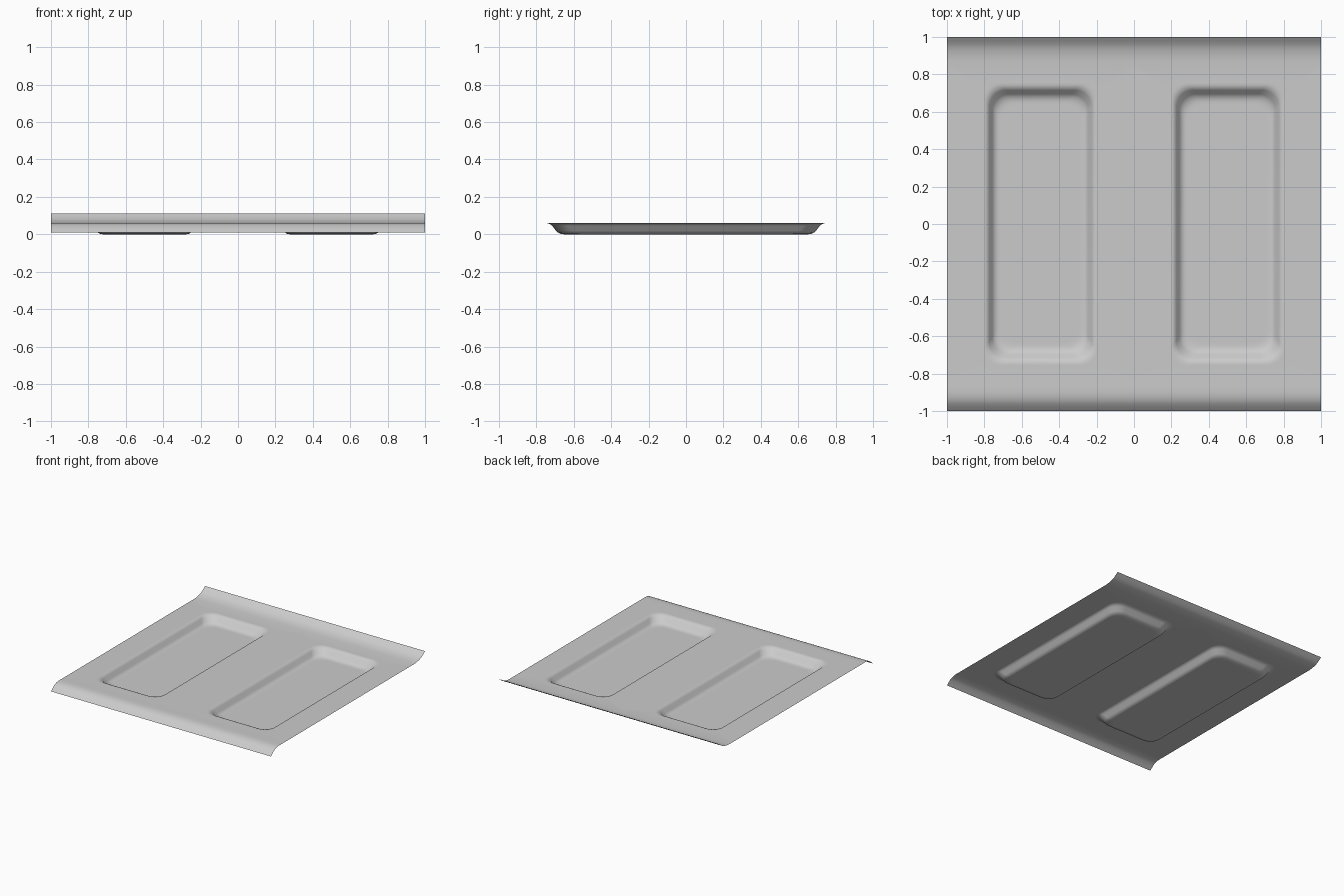
import bpy, bmesh, math

cube = bpy.data.objects.get("Cube")
if cube:
    bpy.data.objects.remove(cube, do_unlink=True)

SHEET_Z = 0.06
SIDE_Y = 0.87        # where the curled edges begin
STEPS = 8            # segments per rounded corner
CENTRE_X = 0.5


def rounded_ring(bm, half_x, half_y, radius, z):
    """Rounded rectangle of vertices, counter-clockwise from above."""
    ring = []
    for k, (sx, sy) in enumerate([(1, 1), (-1, 1), (-1, -1), (1, -1)]):
        for i in range(STEPS + 1):
            a = math.pi / 2 * (k + i / STEPS)
            ring.append(bm.verts.new((
                CENTRE_X + sx * (half_x - radius) + radius * math.cos(a),
                sy * (half_y - radius) + radius * math.sin(a), z)))
    return ring


def border_ring(bm, half_x, half_y, spread, z):
    """Square-cornered ring with the same vertex count as a rounded one."""
    ring = []
    for k, (sx, sy) in enumerate([(1, 1), (-1, 1), (-1, -1), (1, -1)]):
        for i in range(STEPS + 1):
            t = 2 * i / STEPS - 1
            back = spread * abs(t)
            along_y = (t < 0) == (k % 2 == 0)
            dx, dy = (0, back) if along_y else (back, 0)
            ring.append(bm.verts.new((CENTRE_X + sx * (half_x - dx),
                                      sy * (half_y - dy), z)))
    return ring


def bridge(bm, outer, inner):
    n = len(outer)
    for i in range(n):
        j = (i + 1) % n
        bm.faces.new((outer[i], outer[j], inner[j], inner[i]))


def curl(bm, sign, profile):
    """Extrude the front or back border along a profile of (y, z)."""
    edges = [e for e in bm.edges
             if all(abs(v.co.y - sign * SIDE_Y) < 1e-4 for v in e.verts)]
    for y, z in profile:
        geom = bmesh.ops.extrude_edge_only(bm, edges=edges)["geom"]
        for v in geom:
            if isinstance(v, bmesh.types.BMVert):
                v.co.y, v.co.z = y, z
        edges = [e for e in geom if isinstance(e, bmesh.types.BMEdge)]


bm = bmesh.new()

# Flat sheet around one recess, then the pressed wall and its floor
rings = [border_ring(bm, 0.5, SIDE_Y, 0.22, SHEET_Z)]
wall = [(0.04, 0.06), (0.03, 0.06), (0.018, 0.055), (0.008, 0.045),
        (-0.008, 0.018), (-0.018, 0.008), (-0.03, 0.002), (-0.042, 0), (-0.055, 0)]
for offset, z in wall:
    rings.append(rounded_ring(bm, 0.265 + offset, 0.705 + 1.25 * offset, 0.09, z))
for outer, inner in zip(rings, rings[1:]):
    bridge(bm, outer, inner)
bm.faces.new(rings[-1])

# Front edge rolls down, back edge rolls up
curl(bm, -1, [(-0.9, 0.0605), (-0.925, 0.057), (-0.945, 0.051),
              (-0.96, 0.043), (-0.98, 0.028), (-1, 0.01)])
curl(bm, 1, [(0.9, 0.064), (0.925, 0.069), (0.945, 0.076),
             (0.96, 0.083), (0.98, 0.097), (1, 0.112)])
bmesh.ops.recalc_face_normals(bm, faces=bm.faces)
if sum(f.normal.z * f.calc_area() for f in bm.faces) < 0:
    bmesh.ops.reverse_faces(bm, faces=bm.faces)
for f in bm.faces:
    f.smooth = True

mesh = bpy.data.meshes.new("pressed_panel")
bm.to_mesh(mesh)
bm.free()
panel = bpy.data.objects.new("pressed_panel", mesh)
bpy.context.collection.objects.link(panel)

# Second recess by mirroring across the centre line
mirror = panel.modifiers.new("Mirror", 'MIRROR')
mirror.use_axis = (True, False, False)
mirror.use_clip = True
mirror.merge_threshold = 0.0005

# Plain grey sheet metal
grey = bpy.data.materials.new("light_grey_metal")
grey.use_nodes = True
colour = (0.6, 0.6, 0.6, 1)
grey.diffuse_color = colour
grey.node_tree.nodes["Principled BSDF"].inputs["Base Color"].default_value = colour
mesh.materials.append(grey)
